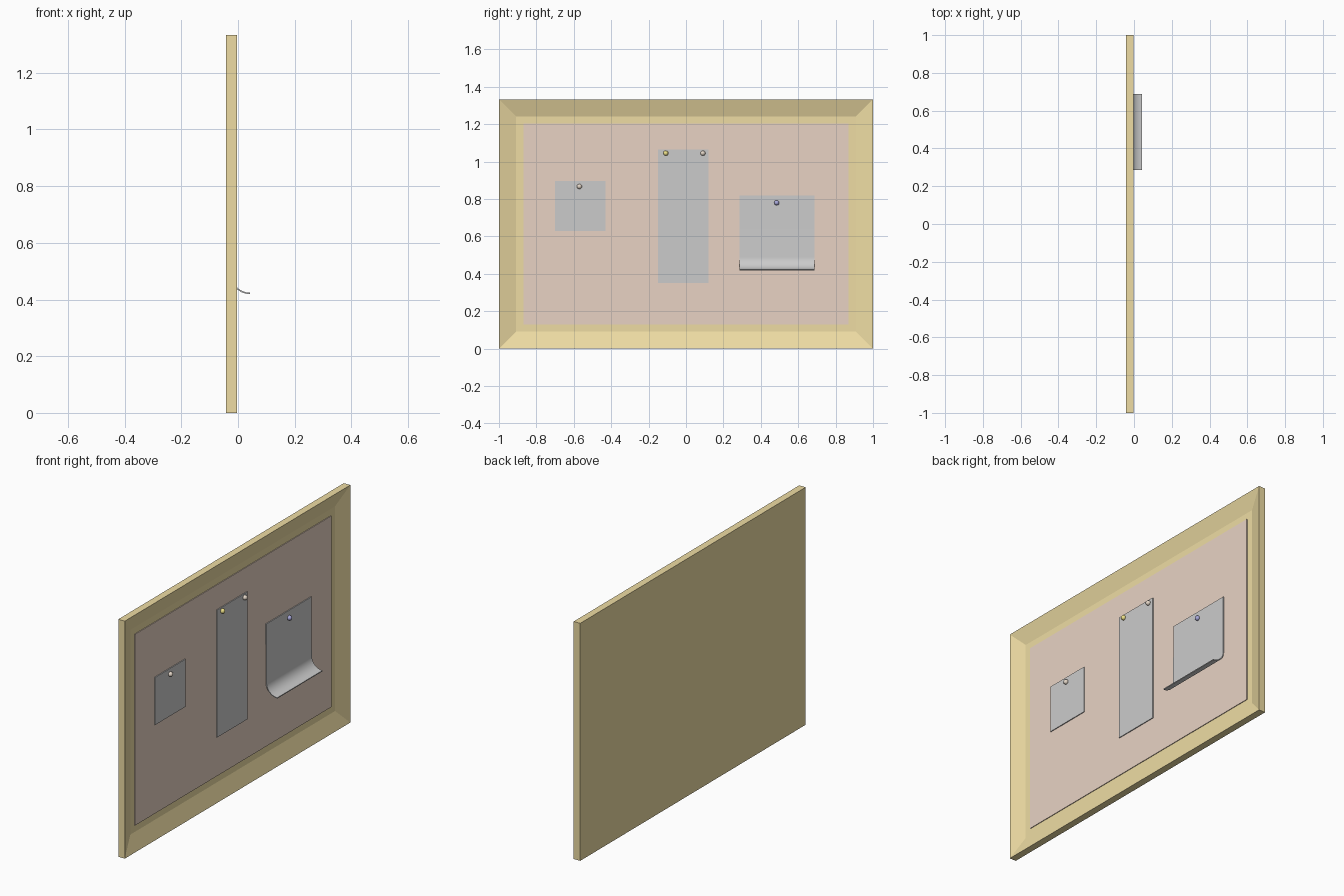
import bpy, bmesh, math
from mathutils import Matrix

if "Cube" in bpy.data.objects:
    bpy.data.objects.remove(bpy.data.objects["Cube"])

X_BACK, X_FRONT = -0.043, -0.003
X_CORK = -0.029          # visible cork surface
PAPER = 0.005            # sheet thickness


def material(name, rgb):
    m = bpy.data.materials.new(name)
    m.diffuse_color = (*rgb, 1)
    m.use_nodes = True
    m.node_tree.nodes["Principled BSDF"].inputs["Base Color"].default_value = m.diffuse_color
    return m


def finish(bm, name, mat=None, smooth=False):
    bmesh.ops.recalc_face_normals(bm, faces=bm.faces)
    me = bpy.data.meshes.new(name)
    bm.to_mesh(me)
    bm.free()
    ob = bpy.data.objects.new(name, me)
    bpy.context.collection.objects.link(ob)
    if mat:
        me.materials.append(mat)
    if smooth:
        bpy.ops.object.select_all(action='DESELECT')
        ob.select_set(True)
        bpy.context.view_layer.objects.active = ob
        bpy.ops.object.shade_smooth_by_angle(angle=math.radians(35))
    return ob


def box_mesh(x0, x1, y0, y1, z0, z1):
    bm = bmesh.new()
    bmesh.ops.create_cube(bm, size=1, matrix=Matrix.Translation(
        ((x0 + x1) / 2, (y0 + y1) / 2, (z0 + z1) / 2))
        @ Matrix.Diagonal((x1 - x0, y1 - y0, z1 - z0, 1)))
    return bm


wood = material("wood", (0.86, 0.72, 0.37))
cork = material("cork", (0.81, 0.65, 0.55))
yellow = material("pin_yellow", (0.85, 0.75, 0.25))
beige = material("pin_beige", (0.78, 0.68, 0.58))
blue = material("pin_blue", (0.40, 0.40, 0.72))

# Wooden frame with a solid back: inset the front face and push it in
bm = box_mesh(X_BACK, X_FRONT, -1, 1, 0, 1.333)
bm.normal_update()
front = max(bm.faces, key=lambda f: f.normal.x)
bmesh.ops.inset_region(bm, faces=[front], thickness=0.13)
for v in front.verts:
    v.co.x = X_CORK - 0.004
finish(bm, "frame", wood)

# Cork panel
finish(box_mesh(X_CORK - 0.006, X_CORK, -0.87, 0.87, 0.13, 1.203), "cork_panel", cork)

# Flat sheets
finish(box_mesh(X_CORK - 0.001, X_CORK + PAPER, -0.70, -0.43, 0.63, 0.897), "small_note")
finish(box_mesh(X_CORK - 0.001, X_CORK + PAPER, -0.15, 0.12, 0.35, 1.065), "tall_sheet")

# Sheet whose lower edge curls outwards
cx, cz, r = 0.043, 0.49, 0.071
outer, inner = [(X_CORK, 0.82)], [(X_CORK + PAPER, 0.82)]
N = 14
for i in range(N + 1):
    a = math.pi + math.pi / 2 * i / N
    for line, rad in ((outer, r), (inner, r - PAPER)):
        line.append((cx + rad * math.cos(a), cz + rad * math.sin(a)))
bm = bmesh.new()
rows = [[bm.verts.new((x, y, z)) for x, z in line]
        for line, y in ((outer, 0.287), (inner, 0.287), (inner, 0.687), (outer, 0.687))]
for k in range(4):
    a, b = rows[k], rows[(k + 1) % 4]
    for i in range(N + 1):
        bm.faces.new((a[i], a[i + 1], b[i + 1], b[i]))
for i in (0, -1):
    bm.faces.new([row[i] for row in rows])
finish(bm, "curled_sheet", smooth=True)

# Push pins with domed heads
pins = [("note_pin", -0.57, 0.867, beige), ("sheet_pin_left", -0.108, 1.045, yellow),
        ("sheet_pin_right", 0.09, 1.045, beige), ("curled_sheet_pin", 0.485, 0.78, blue)]
for name, y, z, mat in pins:
    bm = bmesh.new()
    bmesh.ops.create_uvsphere(
        bm, u_segments=20, v_segments=12, radius=0.0135,
        matrix=Matrix.Translation((X_CORK + PAPER + 0.004, y, z))
        @ Matrix.Rotation(math.pi / 2, 4, 'Y'))
    finish(bm, name, mat, smooth=True)
